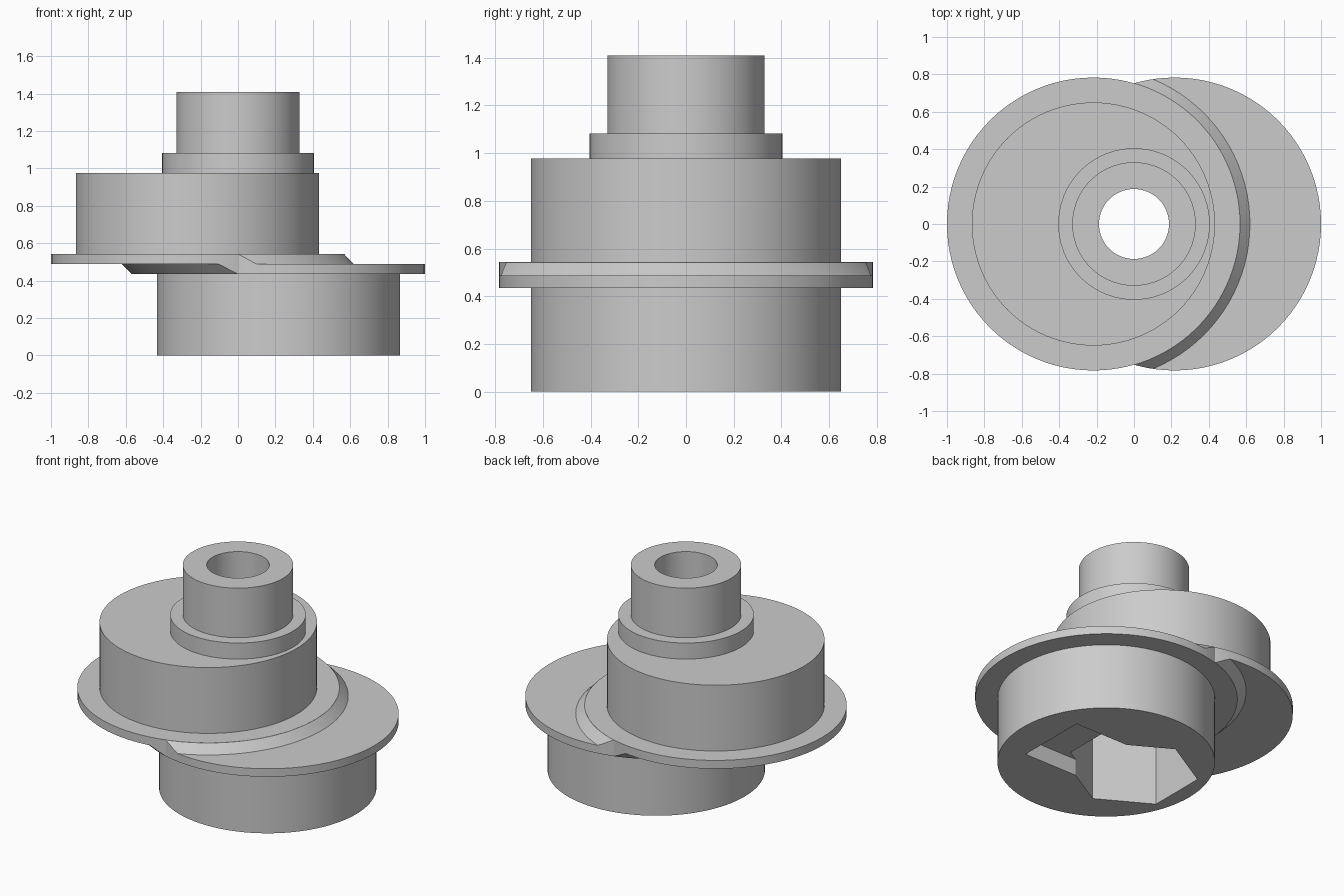
import bpy, bmesh, math

if "Cube" in bpy.data.objects:
    bpy.data.objects.remove(bpy.data.objects["Cube"])

SEG = 96
OFF = 0.217          # sideways shift of the two eccentric discs

grey = bpy.data.materials.new("plain_grey")
grey.diffuse_color = (0.6, 0.6, 0.6, 1)
grey.use_nodes = True
grey.node_tree.nodes["Principled BSDF"].inputs["Base Color"].default_value = grey.diffuse_color


def turned(name, cx, profile, seg=SEG, phase=0.0):
    """Closed solid turned about a vertical axis; profile is (radius, z) upwards."""
    bm = bmesh.new()
    rings = []
    for r, z in profile:
        rings.append([bm.verts.new((cx + r * math.cos(phase + math.tau * i / seg),
                                    r * math.sin(phase + math.tau * i / seg), z))
                      for i in range(seg)])
    for a, b in zip(rings, rings[1:]):
        for i in range(seg):
            j = (i + 1) % seg
            bm.faces.new((a[i], a[j], b[j], b[i]))
    bm.faces.new(rings[0][::-1])
    bm.faces.new(rings[-1])
    return finish(name, bm)


def box(name, x0, x1, y0, y1, z0, z1):
    bm = bmesh.new()
    bmesh.ops.create_cube(bm, size=1)
    for v in bm.verts:
        v.co = (x1 if v.co.x > 0 else x0, y1 if v.co.y > 0 else y0, z1 if v.co.z > 0 else z0)
    return finish(name, bm)


def finish(name, bm):
    mesh = bpy.data.meshes.new(name)
    bm.to_mesh(mesh)
    bm.free()
    mesh.materials.append(grey)
    ob = bpy.data.objects.new(name, mesh)
    bpy.context.collection.objects.link(ob)
    return ob


def combine(target, tool, operation):
    """Apply a boolean to target and discard the tool."""
    mod = target.modifiers.new(operation, 'BOOLEAN')
    mod.operation, mod.solver, mod.object = operation, 'EXACT', tool
    bpy.context.view_layer.objects.active = target
    bpy.ops.object.modifier_apply(modifier=mod.name)
    bpy.data.objects.remove(tool)


# Lower flange, with a sloped step rising to the upper flange
lower_flange = turned("lower_flange", OFF, [(0.783, 0.435), (0.783, 0.60)])
step = turned("step_shape", -OFF, [(3, 0.30), (3, 0.488), (0.837, 0.488), (0.784, 0.5425)])
combine(lower_flange, step, 'INTERSECT')

# Upper flange, with the matching sloped step on its underside
upper_flange = turned("upper_flange", -OFF, [(0.783, 0.38), (0.783, 0.543)])
step = turned("step_shape", OFF, [(0.784, 0.4355), (0.837, 0.488), (3, 0.488), (3, 0.70)])
combine(upper_flange, step, 'INTERSECT')

# Eccentric discs, collar and boss, joined to the flanges as one solid
hub = turned("eccentric_hub", OFF, [(0.65, 0), (0.65, 0.47)])
combine(hub, lower_flange, 'UNION')
combine(hub, upper_flange, 'UNION')
for name, cx, r, z0, z1 in (("upper_disc", -OFF, 0.65, 0.51, 0.977),
                            ("collar", 0, 0.405, 0.90, 1.083),
                            ("boss", 0, 0.33, 1.0, 1.41)):
    combine(hub, turned(name, cx, [(r, z0), (r, z1)]), 'UNION')

# Hexagonal socket, shallow side slot and through bore
combine(hub, turned("hex_socket", 0, [(0.385, -0.1), (0.385, 0.543)], 6, math.pi / 6), 'DIFFERENCE')
combine(hub, box("side_slot", 0.0, 0.647, -0.237, 0.237, -0.1, 0.109), 'DIFFERENCE')
combine(hub, turned("bore", 0, [(0.187, 0.3), (0.187, 1.6)]), 'DIFFERENCE')

# Smooth round walls, crisp rims
bpy.ops.object.select_all(action='DESELECT')
hub.select_set(True)
bpy.context.view_layer.objects.active = hub
bpy.ops.object.shade_smooth_by_angle(angle=math.radians(25))
